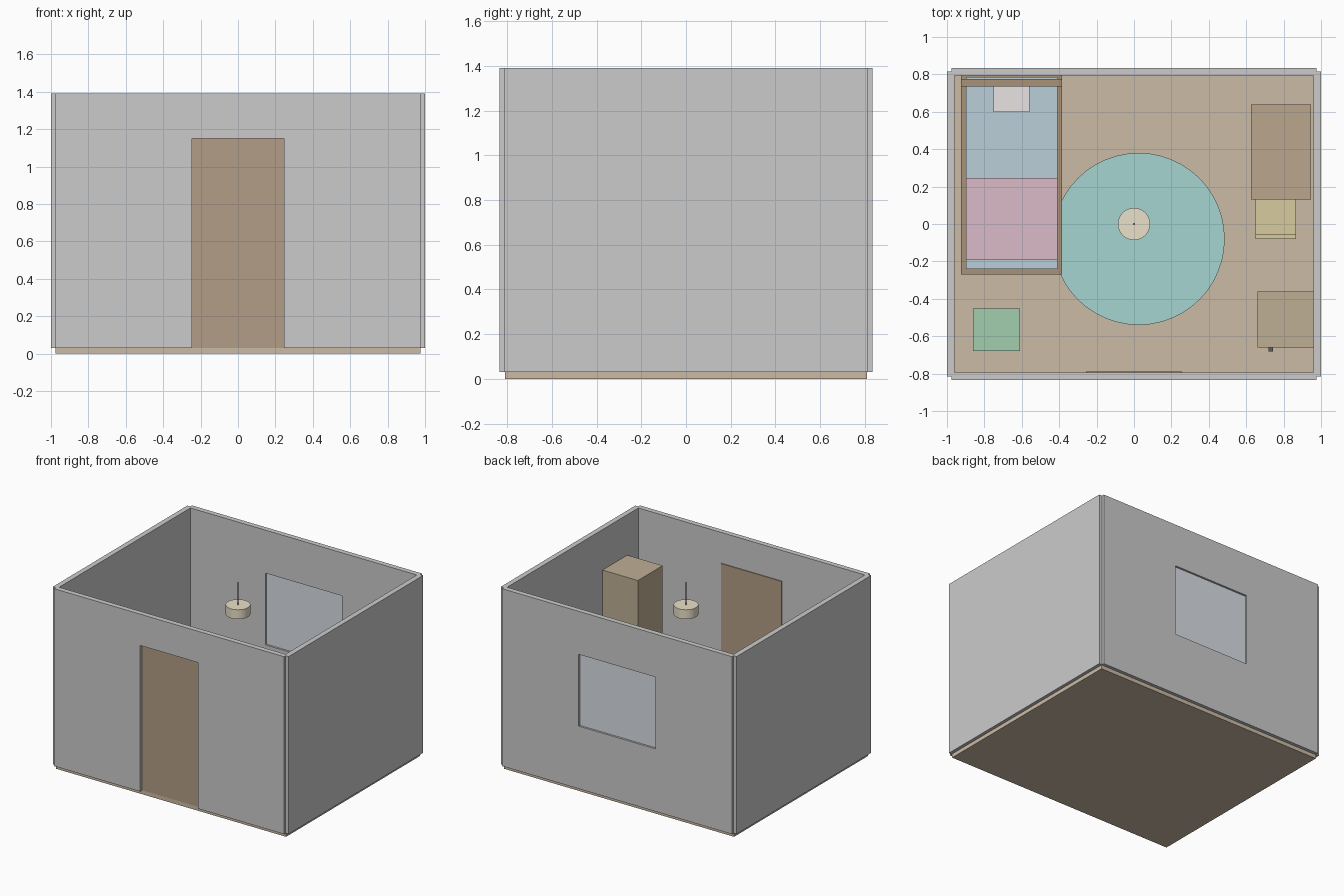
import bpy

if "Cube" in bpy.data.objects:
    bpy.data.objects.remove(bpy.data.objects["Cube"])

MATS = {
    "floor": (0.60, 0.50, 0.38), "wood": (0.40, 0.29, 0.19), "tan": (0.52, 0.43, 0.30),
    "blue": (0.50, 0.62, 0.70), "pink": (0.70, 0.50, 0.58), "pillow": (0.80, 0.77, 0.76),
    "teal": (0.38, 0.66, 0.64), "green": (0.36, 0.62, 0.42), "yellow": (0.68, 0.60, 0.34),
    "cream": (0.82, 0.75, 0.58), "dark": (0.12, 0.11, 0.10), "glass": (0.70, 0.74, 0.80),
    "door": (0.45, 0.34, 0.24), "desk": (0.50, 0.39, 0.27),
}
for key, rgb in list(MATS.items()):
    MATS[key] = bpy.data.materials.new(key)
    MATS[key].diffuse_color = (*rgb, 1)


def finish(name, mat):
    ob = bpy.context.object
    ob.name = name
    if mat:
        ob.data.materials.append(MATS[mat])
    return ob


def box(name, x, y, z, mat=None):
    """Box from (min, max) ranges on each axis."""
    bpy.ops.mesh.primitive_cube_add(size=1, location=[sum(r) / 2 for r in (x, y, z)])
    ob = finish(name, mat)
    ob.scale = [r[1] - r[0] for r in (x, y, z)]
    bpy.ops.object.transform_apply(location=False, rotation=False, scale=True)
    return ob


def disc(name, x, y, z, r, mat, sides=32):
    bpy.ops.mesh.primitive_cylinder_add(vertices=sides, radius=r, depth=z[1] - z[0],
                                        location=(x, y, sum(z) / 2))
    bpy.ops.object.shade_smooth_by_angle()
    return finish(name, mat)


def legs(name, x, y, z, t, mat):
    """Four square legs inside a footprint."""
    for i, lx in enumerate((x[0], x[1] - t)):
        for j, ly in enumerate((y[0], y[1] - t)):
            box(f"{name}_leg_{i}{j}", (lx, lx + t), (ly, ly + t), z, mat)


def cut(wall, name, x, y, z):
    cutter = box(name, x, y, z)
    cutter.hide_render = True
    cutter.display_type = 'WIRE'
    mod = wall.modifiers.new("opening", 'BOOLEAN')
    mod.operation, mod.solver, mod.object = 'DIFFERENCE', 'EXACT', cutter


F = 0.03          # floor surface
WALL_Z = (F, 1.39)

# Shell
box("floor", (-0.975, 0.975), (-0.81, 0.81), (0, F), "floor")
box("left_wall", (-1, -0.96), (-0.815, 0.815), WALL_Z)
box("right_wall", (0.96, 1), (-0.815, 0.815), WALL_Z)
front = box("front_wall", (-0.975, 0.975), (-0.835, -0.795), WALL_Z)
back = box("back_wall", (-0.975, 0.975), (0.795, 0.835), WALL_Z)

# Door and window, set into openings
cut(front, "door_cutter", (-0.245, 0.245), (-0.9, -0.7), (0.0, 1.15))
box("door", (-0.257, 0.257), (-0.81, -0.788), (F, 1.155), "door")
cut(back, "window_cutter", (-0.325, 0.325), (0.7, 0.9), (0.51, 1.06))
box("window_glass", (-0.325, 0.325), (0.81, 0.82), (0.51, 1.06), "glass")

# Rug
disc("rug", 0.025, -0.08, (F, 0.042), 0.46, "teal", 48)

# Bed
box("bed_frame", (-0.925, -0.385), (-0.27, 0.797), (F, 0.17), "wood")
box("mattress", (-0.897, -0.41), (-0.24, 0.787), (0.16, 0.26), "blue")
box("blanket", (-0.899, -0.408), (-0.19, 0.247), (0.24, 0.278), "pink")
box("pillow", (-0.75, -0.56), (0.60, 0.745), (0.25, 0.31), "pillow")
box("headboard", (-0.925, -0.385), (0.735, 0.775), (F, 0.43), "wood")

# Desk
box("desk_top", (0.625, 0.945), (0.13, 0.64), (0.41, 0.445), "desk")
legs("desk", (0.635, 0.935), (0.14, 0.63), (F, 0.41), 0.035, "desk")

# Chair
box("chair_seat", (0.65, 0.865), (-0.08, 0.135), (0.245, 0.275), "yellow")
box("chair_back", (0.65, 0.865), (-0.08, -0.055), (0.275, 0.50), "yellow")
legs("chair", (0.655, 0.86), (-0.075, 0.13), (F, 0.245), 0.025, "yellow")

# Wardrobe
box("wardrobe", (0.66, 0.96), (-0.66, -0.36), (F, 1.08), "tan")
box("wardrobe_handle", (0.72, 0.743), (-0.683, -0.66), (0.50, 0.62), "dark")

# Storage box
box("storage_box", (-0.86, -0.61), (-0.68, -0.453), (F, 0.23), "green")

# Hanging lamp
disc("lamp_shade", 0, 0, (1.138, 1.21), 0.086, "cream")
disc("lamp_cord", 0, 0, (1.20, 1.38), 0.005, "dark", 12)

for m in bpy.data.materials:
    if m.users and not m.is_grease_pencil:
        m.use_nodes = True
        m.node_tree.nodes["Principled BSDF"].inputs["Base Color"].default_value = m.diffuse_color
